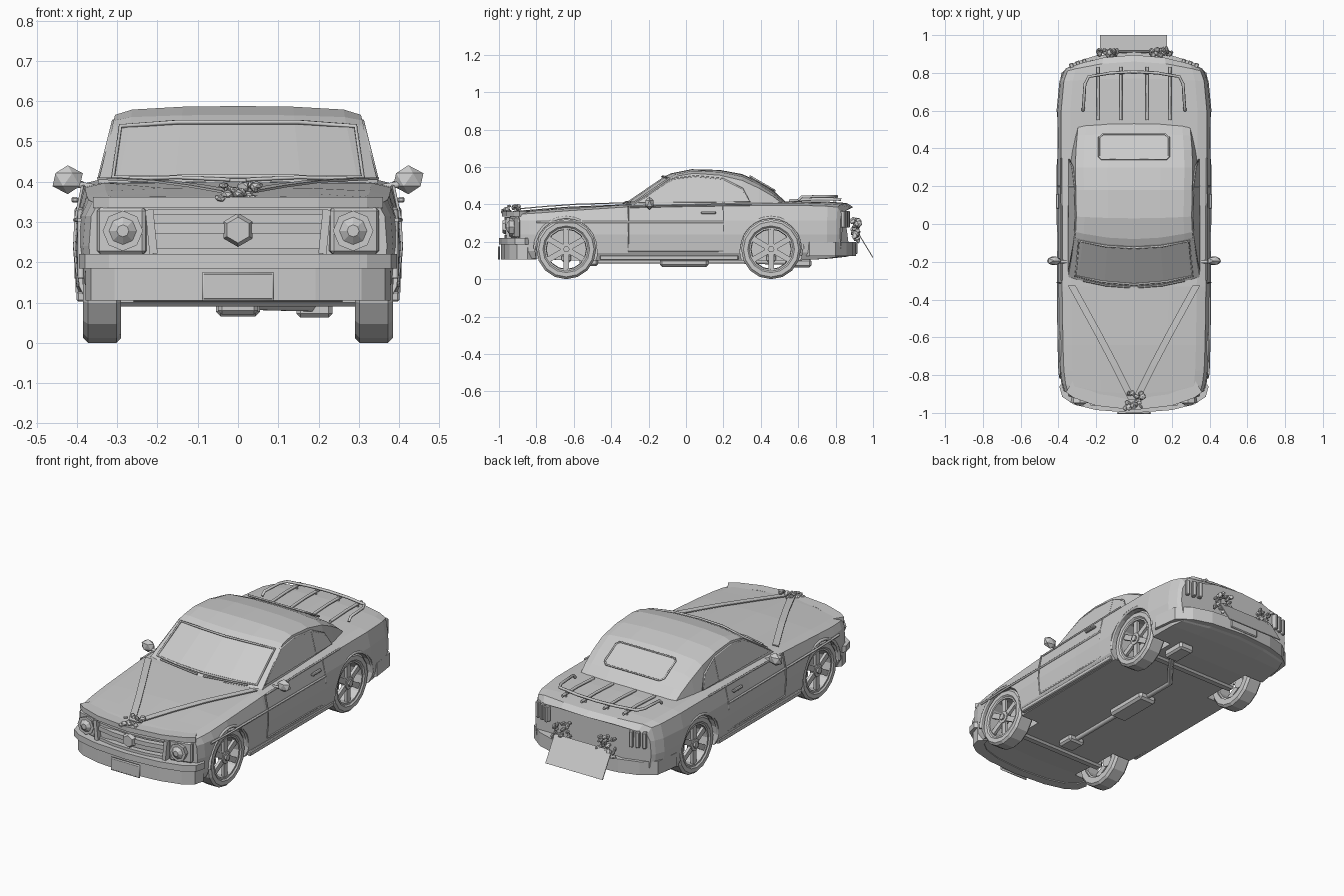
import bpy, bmesh, math, random
from mathutils import Vector, Matrix

random.seed(4)
if "Cube" in bpy.data.objects:
    bpy.data.objects.remove(bpy.data.objects["Cube"])

grey = bpy.data.materials.new("grey_paint")
grey.use_nodes = True
grey.diffuse_color = (0.6, 0.6, 0.6, 1)
grey.node_tree.nodes["Principled BSDF"].inputs["Base Color"].default_value = (0.6, 0.6, 0.6, 1)


def add(name, bm):
    bmesh.ops.recalc_face_normals(bm, faces=bm.faces)
    me = bpy.data.meshes.new(name)
    bm.to_mesh(me)
    bm.free()
    me.materials.append(grey)
    ob = bpy.data.objects.new(name, me)
    bpy.context.collection.objects.link(ob)
    return ob


def bake(ob):
    """Replace an object by its evaluated mesh."""
    dg = bpy.context.evaluated_depsgraph_get()
    me = bpy.data.meshes.new_from_object(ob.evaluated_get(dg))
    name = ob.name
    bpy.data.objects.remove(ob)
    me.materials.clear()
    me.materials.append(grey)
    new = bpy.data.objects.new(name, me)
    bpy.context.collection.objects.link(new)
    return new


def loft(name, rings, caps=True, loop=False):
    bm = bmesh.new()
    rows = [[bm.verts.new(p) for p in ring] for ring in rings]
    n = len(rows[0])
    for a, b in zip(rows, rows[1:] + rows[:1] if loop else rows[1:]):
        for i in range(n):
            j = (i + 1) % n
            bm.faces.new((a[i], a[j], b[j], b[i]))
    if caps and not loop:
        bm.faces.new(rows[0])
        bm.faces.new(rows[-1][::-1])
    return add(name, bm)


def mirrored(half):
    return half + [(-x, y, z) for x, y, z in half[::-1] if x > 1e-6]


def tube(name, pts, r, closed=False):
    cu = bpy.data.curves.new(name, "CURVE")
    cu.dimensions = "3D"
    cu.bevel_depth, cu.bevel_resolution, cu.use_fill_caps = r, 1, True
    sp = cu.splines.new("POLY")
    sp.points.add(len(pts) - 1)
    for p, q in zip(sp.points, pts):
        p.co = (*q, 1)
    sp.use_cyclic_u = closed
    ob = bpy.data.objects.new(name, cu)
    bpy.context.collection.objects.link(ob)
    return bake(ob)


def box(name, loc, size, rot=(0, 0, 0), bevel=0):
    bm = bmesh.new()
    bmesh.ops.create_cube(bm, size=1)
    bmesh.ops.scale(bm, vec=size, verts=bm.verts)
    if bevel:
        bmesh.ops.bevel(bm, geom=bm.edges[:], offset=bevel, segments=1, affect="EDGES")
    ob = add(name, bm)
    ob.location, ob.rotation_euler = loc, rot
    return ob


def disc(name, loc, r1, r2, depth, sides, rot):
    bm = bmesh.new()
    bmesh.ops.create_cone(bm, cap_ends=True, segments=sides, radius1=r1, radius2=r2, depth=depth)
    ob = add(name, bm)
    ob.location, ob.rotation_euler = loc, rot
    return ob


def bar(name, path, z0, z1, depth):
    """Bowed bar across the car, given the outer half path in plan."""
    full = [(-x, y) for x, y in path[:0:-1]] + path
    s = -1 if path[0][1] > 0 else 1
    return loft(name, [[(x, y, z0), (x, y, z1), (x * .9, y + s * depth, z1), (x * .9, y + s * depth, z0)]
                       for x, y in full])


def plate(name, pts, normal, t):
    n = Vector(normal).normalized() * t
    return loft(name, [pts, [tuple(Vector(p) + n) for p in pts]])


# Body shell: y, half width, bottom, shoulder height, centre height, bow
stations = [(-.955, .37, .11, .345, .36, .5), (-.9, .385, .11, .35, .366, .4), (-.8, .395, .11, .355, .374, .2),
            (-.64, .4, .1, .365, .387, 0), (-.33, .405, .1, .385, .4, 0), (0, .407, .1, .39, .4, 0),
            (.2, .41, .1, .395, .41, 0), (.6, .41, .1, .395, .417, 0), (.77, .395, .11, .39, .414, -.1),
            (.86, .375, .12, .385, .407, -.4), (.895, .36, .13, .35, .385, -.55)]
rings = []
for y, w, zb, zs, zt, bow in stations:
    half = [(0, zb), (.5, zb), (.93, zb), (.98, zb + .04), (1, .24), (.985, .315), (.94, zs),
            (.82, zs + .012), (.45, zt - .003), (0, zt)]
    rings.append(mirrored([(f * w, y + bow * (f * w) ** 2, z) for f, z in half]))
body = loft("body", rings)

# Wheel arches
AXLES = (-.64, .455)
cutters = []
for y in AXLES:
    for s in (-1, 1):
        c = disc("arch_cutter", (s * .38, y, .16), .168, .168, .24, 24, (0, math.pi / 2, 0))
        c.hide_render = True
        cutters.append(c)
        m = body.modifiers.new("arch", "BOOLEAN")
        m.operation, m.object, m.solver = "DIFFERENCE", c, "EXACT"
body = bake(body)
for c in cutters:
    bpy.data.objects.remove(c)


# Cabin: side wall leans in with height
def side_x(z):
    return .348 - (z - .395) * .25


rings = []
for y, zt, drop, shrink, bow in [(-.335, .4, .004, 0, .45), (-.115, .55, .012, 0, .45), (-.08, .566, .014, 0, .4),
                                 (.03, .588, .022, 0, .1), (.18, .584, .028, 0, 0), (.3, .562, .034, .004, 0),
                                 (.4, .516, .03, .018, -.1), (.48, .462, .02, .035, -.15), (.535, .412, .01, .05, -.2)]:
    ze = zt - drop
    wb, we = side_x(.38) - shrink, side_x(ze) - shrink
    half = [(0, .37), (wb, .37), (we, ze), (we * .86, zt - drop * .4), (we * .45, zt - drop * .08), (0, zt)]
    rings.append(mirrored([(x, y + bow * x * x, z) for x, z in half]))
loft("cabin", rings)

# Windscreen and rear window trim
tube("windscreen_frame", mirrored([(0, -.32, .413), (.17, -.305, .412), (.31, -.275, .41),
                                   (.292, -.09, .538), (.15, -.118, .548), (0, -.127, .548)]), .006, True)
rear = [(-.17, .34), (.17, .34), (.185, .355), (.185, .455), (.165, .472), (-.165, .472), (-.185, .455), (-.185, .355)]
rear = [(x, y, .55 - (y - .33) * .58) for x, y in rear]
plate("rear_window", rear, (0, .5, .86), .006)
tube("rear_window_frame", [(x, y + .003, z + .006) for x, y, z in rear], .005, True)
for s in (-1, 1):
    tube("wiper", [(s * .02, -.335, .405), (s * .15, -.325, .411), (s * .27, -.3, .408)], .005)

# Front: bumper, lip, grille, lamps, plate
nose = [(0, -1), (.2, -.985), (.32, -.955), (.38, -.915), (.395, -.86)]
bar("front_bumper", nose, .185, .22, .05)
bar("front_valance", [(x * .96, y + .012) for x, y in nose], .105, .19, .05)
bar("hood_lip", [(0, -.985), (.2, -.962), (.32, -.92), (.36, -.89)], .335, .362, .06)
grille = [(0, -.97), (.1, -.965), (.21, -.945)]
bar("grille_top", grille, .318, .332, .03)
bar("grille_bar", grille, .272, .296, .03)
bar("grille_bottom", grille, .22, .235, .03)
FRONT = (math.pi / 2, 0, 0)
disc("grille_badge", (0, -.972, .28), .042, .032, .02, 6, FRONT)
box("front_plate", (0, -1, .14), (.18, .012, .07), bevel=.005)
tube("front_plate_frame", [(x, -1.0, z) for x, z in ((-.085, .108), (.085, .108), (.085, .172), (-.085, .172))], .006, True)
for s in (-1, 1):
    box("grille_side", (s * .215, -.94, .276), (.02, .04, .11), (0, s * .1, 0))
    box("lamp_panel", (s * .288, -.913, .278), (.125, .03, .115), (0, 0, s * .25), .008)
    disc("headlamp_bezel", (s * .286, -.932, .278), .045, .05, .03, 8, FRONT)
    disc("headlamp_glass", (s * .286, -.953, .278), .038, .015, .018, 8, FRONT)

# Rear: bumper, plate, tail lamps
bar("rear_bumper", [(0, .91), (.2, .892), (.31, .858), (.385, .8), (.403, .66)], .125, .2, .05)
box("rear_plate", (0, .912, .165), (.18, .012, .06), bevel=.005)
for s in (-1, 1):
    for i in range(3):
        x = .262 + i * .034
        box("tail_lamp", (s * x, .897 - .55 * x * x, .32), (.022, .03, .09), (0, 0, -s * .35), .004)

# Sides: glass, door seams, trim, mirrors, handles
sill = [(.397, .15), (.406, .24), (.403, .31), (.386, .39)]
for s in (-1, 1):
    glass = [(y, z) for y, z in ((-.25, .41), (-.07, .535), (.05, .55), (.2, .535), (.3, .485), (.34, .415))]
    pts = [(s * side_x(z), y, z) for y, z in glass]
    plate("side_window", pts, (s, 0, .25), .003)
    tube("side_window_frame", pts, .005, True)
    tube("window_divider", [(s * side_x(z), .2, z) for z in (.41, .535)], .005)
    for y in (-.31, .2):
        tube("door_seam", [(s * x, y, z) for x, z in sill], .004)
    tube("door_lower_seam", [(s * .397, -.31, .15), (s * .399, .2, .15)], .005)
    tube("side_trim", [(s * .394, -.8, .305), (s * .4, -.6, .305), (s * .404, .2, .305)], .006)
    tube("belt_trim", [(s * .384, -.3, .385), (s * .384, 0, .392), (s * .387, .35, .397)], .005)
    box("sill", (s * .388, -.09, .115), (.025, .74, .025), bevel=.004)
    box("door_handle", (s * .405, .12, .355), (.018, .08, .014), bevel=.004)
    tube("mirror_arm", [(s * .35, -.2, .385), (s * .41, -.2, .395)], .009)
    bm = bmesh.new()
    bmesh.ops.create_icosphere(bm, subdivisions=1, radius=1, matrix=Matrix.Diagonal((.042, .026, .036, 1)))
    add("mirror", bm).location = (s * .423, -.195, .405)
    for yc in AXLES:
        arc = [math.pi * (i / 12) for i in range(13)]
        tube("arch_lip", [(s * (.398 if yc > 0 else .39), yc + .17 * math.cos(a), .16 + .17 * math.sin(a))
                          for a in arc], .008)

# Wheels
TYRE = [(.29, .115), (.29, .148), (.302, .16), (.373, .16), (.385, .148), (.385, .125), (.376, .115)]
RIM = [(.3, .105), (.3, .117), (.378, .122), (.378, .108)]


def lathe(name, prof, s, yc, sides):
    angles = [2 * math.pi * i / sides for i in range(sides)]
    loft(name, [[(s * x, yc + r * math.sin(a), .16 - r * math.cos(a)) for x, r in prof] for a in angles], loop=True)


for yc in AXLES:
    box("axle", (0, yc, .112), (.6, .05, .045), bevel=.01)
    for s in (-1, 1):
        lathe("tyre", TYRE, s, yc, 16)
        lathe("rim", RIM, s, yc, 16)
        disc("hub", (s * .362, yc, .16), .034, .034, .03, 10, (0, math.pi / 2, 0))
        disc("hub_cap", (s * .38, yc, .16), .018, .018, .012, 6, (0, math.pi / 2, 0))
        for i in range(6):
            a = i * math.pi / 3
            box("spoke", (s * .364, yc + .07 * math.sin(a), .16 + .07 * math.cos(a)), (.016, .03, .09), (-a, 0, 0))

# Luggage rack
rail = mirrored([(.27, .6, .422), (.268, .62, .442), (.26, .74, .442), (.24, .78, .442), (.12, .8, .442), (0, .806, .442)])
tube("rack_rail", rail, .008)
for x in (-.19, -.07, .07, .19):
    tube("rack_slat", [(x, .55, .42), (x, .7, .428), (x, .83, .426)], .008)
    tube("rack_post", [(x, .795, .41), (x, .795, .442)], .006)

# Ribbons on the hood
for s in (-1, 1):
    path = [(.01, -.93, .37), (.1, -.75, .386), (.19, -.58, .398), (.33, -.325, .405)]
    loft("ribbon", [[(s * (x + d), y, z + h) for d, h in ((-.02, 0), (.02, 0), (.02, .006), (-.02, .006))]
                    for x, y, z in path])


# Flower bunches
def bunch(name, centre, spread, count):
    bm = bmesh.new()
    for _ in range(count):
        p = [c + random.uniform(-1, 1) * w for c, w in zip(centre, spread)]
        turn = Matrix.Rotation(random.uniform(0, 3), 4, Vector((random.random(), random.random(), 1)))
        bmesh.ops.create_icosphere(bm, subdivisions=1, radius=random.uniform(.012, .02),
                                   matrix=Matrix.Translation(p) @ turn @ Matrix.Diagonal((1, 1, .6, 1)))
    add(name, bm)


bunch("hood_flowers", (0, -.935, .372), (.05, .045, .02), 22)
for s in (-1, 1):
    bunch("rear_flowers", (s * .14, .908, .28), (.05, .016, .04), 18)
    bunch("rear_flowers_low", (s * .165, .908, .225), (.03, .014, .03), 8)

# Hanging sign board
plate("sign_board", [(-.18, .915, .25), (.175, .915, .25), (.175, .997, .115), (-.18, .997, .115)], (0, .85, .5), .005)

# Underside: exhaust
box("exhaust_box", (0, -.01, .088), (.11, .26, .045), bevel=.012)
tube("exhaust_pipe", [(0, -.5, .095), (0, .3, .095), (.1, .42, .092), (.19, .55, .09)], .014)
box("front_crossmember", (0, -.52, .09), (.1, .1, .04), bevel=.01)
box("muffler", (.19, .6, .085), (.09, .14, .045), bevel=.01)
